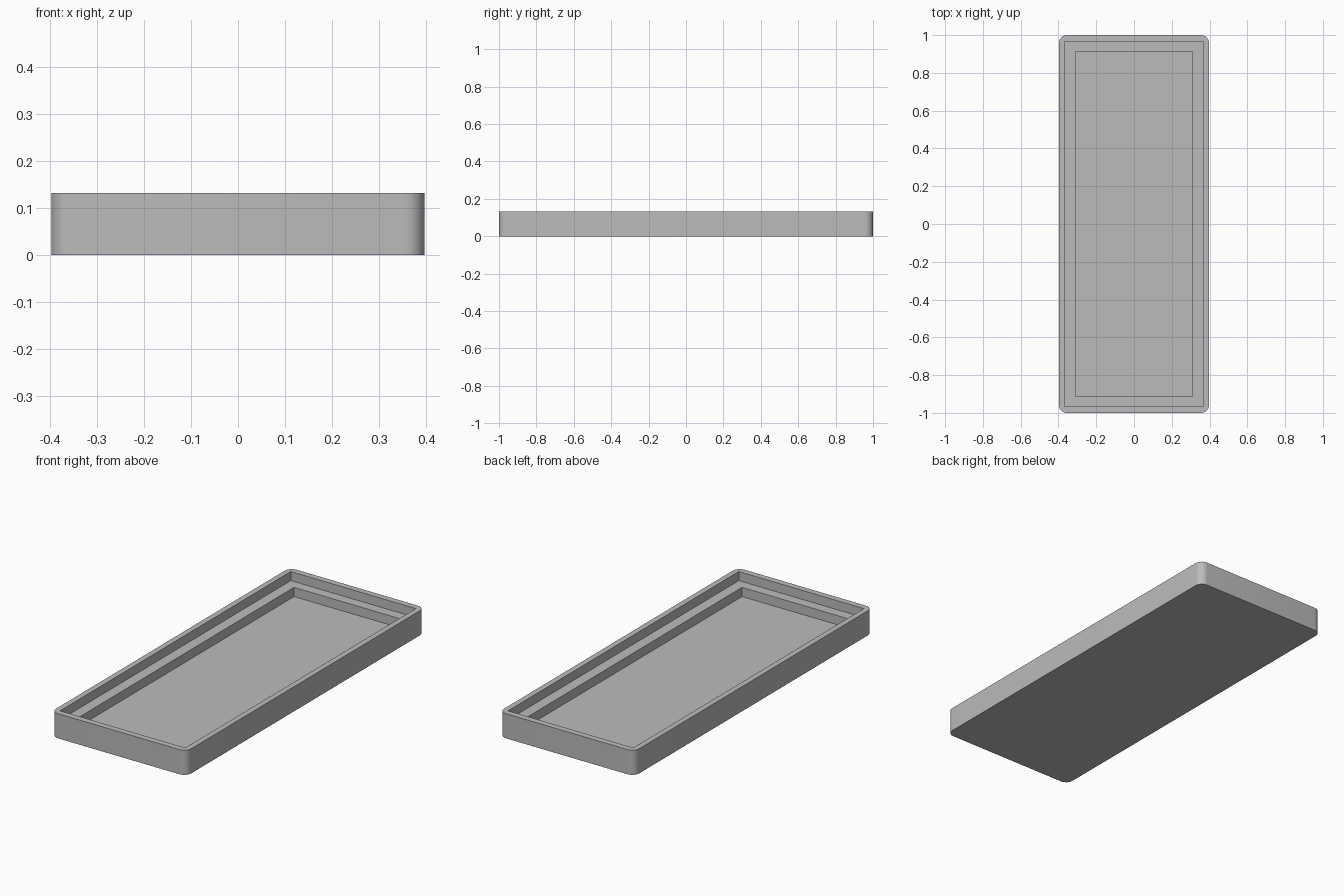
import bpy
import bmesh
from math import cos, sin, pi

cube = bpy.data.objects.get("Cube")
if cube:
    bpy.data.objects.remove(cube)

HEIGHT, LEDGE_Z, FLOOR_Z = 0.131, 0.083, 0.034
OUTER, RECESS, POCKET = (0.397, 1.0), (0.367, 0.967), (0.31, 0.913)
RADIUS, STEPS = 0.042, 12
CORNERS = [(1, 1), (-1, 1), (-1, -1), (1, -1)]

grey = bpy.data.materials.new("plain grey")
grey.use_nodes = True
colour = (0.5, 0.5, 0.5, 1)
grey.diffuse_color = colour
grey.node_tree.nodes["Principled BSDF"].inputs["Base Color"].default_value = colour

bm = bmesh.new()


def rounded_loop(z):
    """Outer outline, one list of vertices per rounded corner."""
    loop = []
    for i, (sx, sy) in enumerate(CORNERS):
        cx, cy = sx * (OUTER[0] - RADIUS), sy * (OUTER[1] - RADIUS)
        angles = [(i + s / STEPS) * pi / 2 for s in range(STEPS + 1)]
        loop.append([bm.verts.new((cx + RADIUS * cos(a), cy + RADIUS * sin(a), z))
                     for a in angles])
    return loop


def square_loop(half, z):
    return [bm.verts.new((sx * half[0], sy * half[1], z)) for sx, sy in CORNERS]


def bridge(a, b):
    """Quads between two closed loops of equal length."""
    for i in range(len(a)):
        j = (i + 1) % len(a)
        bm.faces.new((a[i], a[j], b[j], b[i]))


# Outer wall and underside
base, rim = rounded_loop(0), rounded_loop(HEIGHT)
base_flat, rim_flat = sum(base, []), sum(rim, [])
bridge(base_flat, rim_flat)
bm.faces.new(base_flat[::-1])

# Rim: fans at the rounded corners, quads along the sides
recess_top = square_loop(RECESS, HEIGHT)
for i in range(4):
    j = (i + 1) % 4
    for a, b in zip(rim[i], rim[i][1:]):
        bm.faces.new((a, b, recess_top[i]))
    bm.faces.new((rim[i][-1], rim[j][0], recess_top[j], recess_top[i]))

# Stepped recess: upper wall, ledge, lower wall, floor
levels = [recess_top, square_loop(RECESS, LEDGE_Z),
          square_loop(POCKET, LEDGE_Z), square_loop(POCKET, FLOOR_Z)]
for upper, lower in zip(levels, levels[1:]):
    bridge(upper, lower)
bm.faces.new(levels[-1])

bmesh.ops.recalc_face_normals(bm, faces=bm.faces)
mesh = bpy.data.meshes.new("tray")
bm.to_mesh(mesh)
bm.free()
mesh.materials.append(grey)
tray = bpy.data.objects.new("tray", mesh)
bpy.context.collection.objects.link(tray)

# Smooth rounded corners, sharp edges elsewhere
bpy.ops.object.select_all(action="DESELECT")
tray.select_set(True)
bpy.context.view_layer.objects.active = tray
bpy.ops.object.shade_smooth_by_angle(angle=pi / 6)
